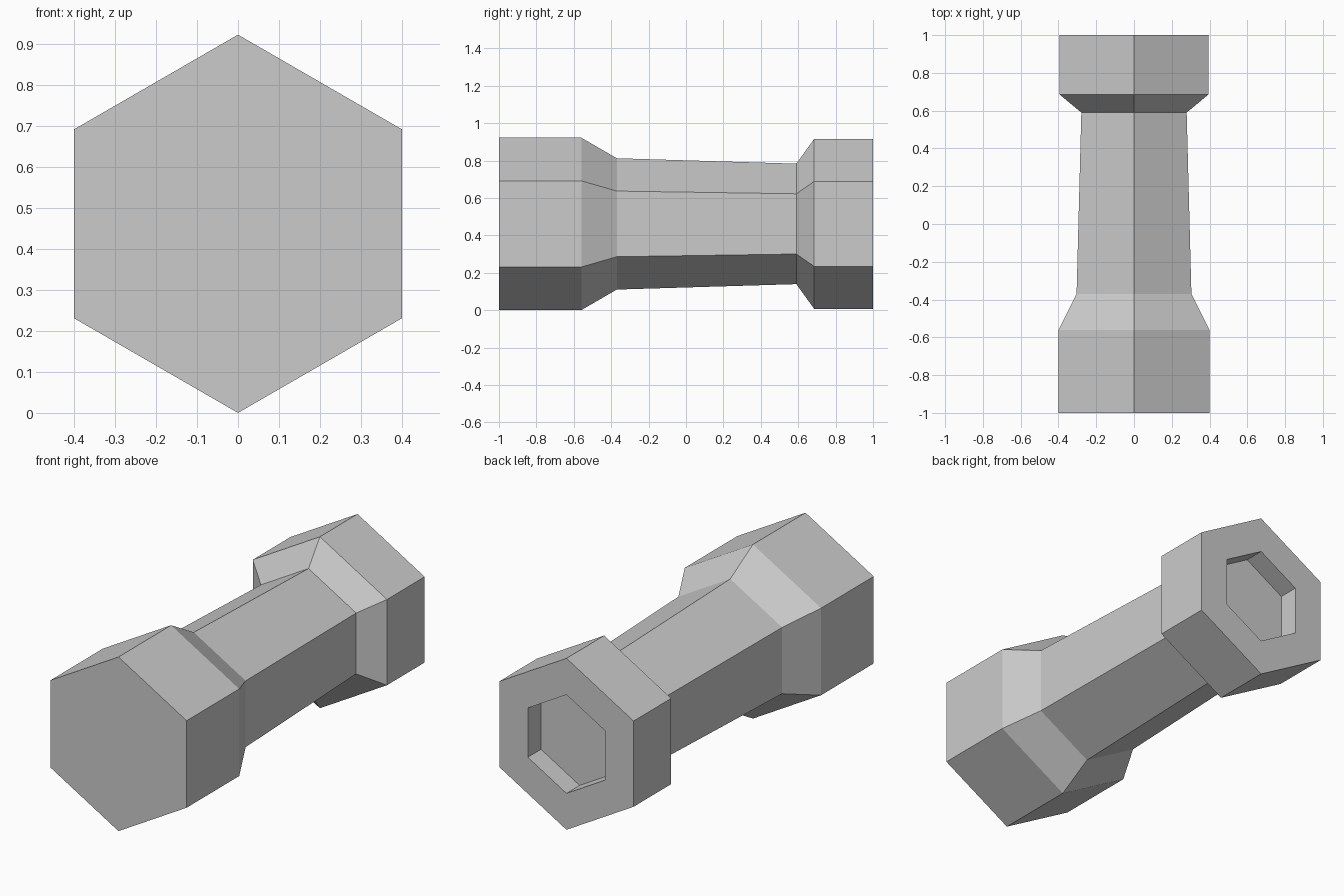
import bpy, bmesh, math

cube = bpy.data.objects.get("Cube")
if cube:
    bpy.data.objects.remove(cube, do_unlink=True)

SIDES = 6
AXIS_Z = 0.461

# One plain grey
grey = bpy.data.materials.new("plain_grey")
grey.use_nodes = True
colour = (0.6, 0.6, 0.6, 1)
grey.diffuse_color = colour
grey.node_tree.nodes["Principled BSDF"].inputs["Base Color"].default_value = colour

# Hexagonal stations along the handle: (y, corner radius)
stations = [
    (-1.0, 0.461), (-0.56, 0.461),    # butt
    (-0.37, 0.351), (0.59, 0.322),    # tapered grip
    (0.685, 0.454), (1.0, 0.454),     # collar
    (1.0, 0.261), (0.89, 0.261),      # socket
]


def hex_ring(bm, y, radius):
    angles = [math.tau * i / SIDES for i in range(SIDES)]
    return [bm.verts.new((radius * math.sin(a), y, AXIS_Z + radius * math.cos(a)))
            for a in angles]


# Skin the stations, then cap the butt and the socket floor
bm = bmesh.new()
rings = [hex_ring(bm, y, r) for y, r in stations]
for a, b in zip(rings, rings[1:]):
    for i in range(SIDES):
        j = (i + 1) % SIDES
        bm.faces.new((a[i], a[j], b[j], b[i]))
bm.faces.new(rings[0])
bm.faces.new(rings[-1])
bmesh.ops.recalc_face_normals(bm, faces=bm.faces)

mesh = bpy.data.meshes.new("hex_handle")
bm.to_mesh(mesh)
bm.free()
mesh.materials.append(grey)
handle = bpy.data.objects.new("hex_handle", mesh)
bpy.context.collection.objects.link(handle)
